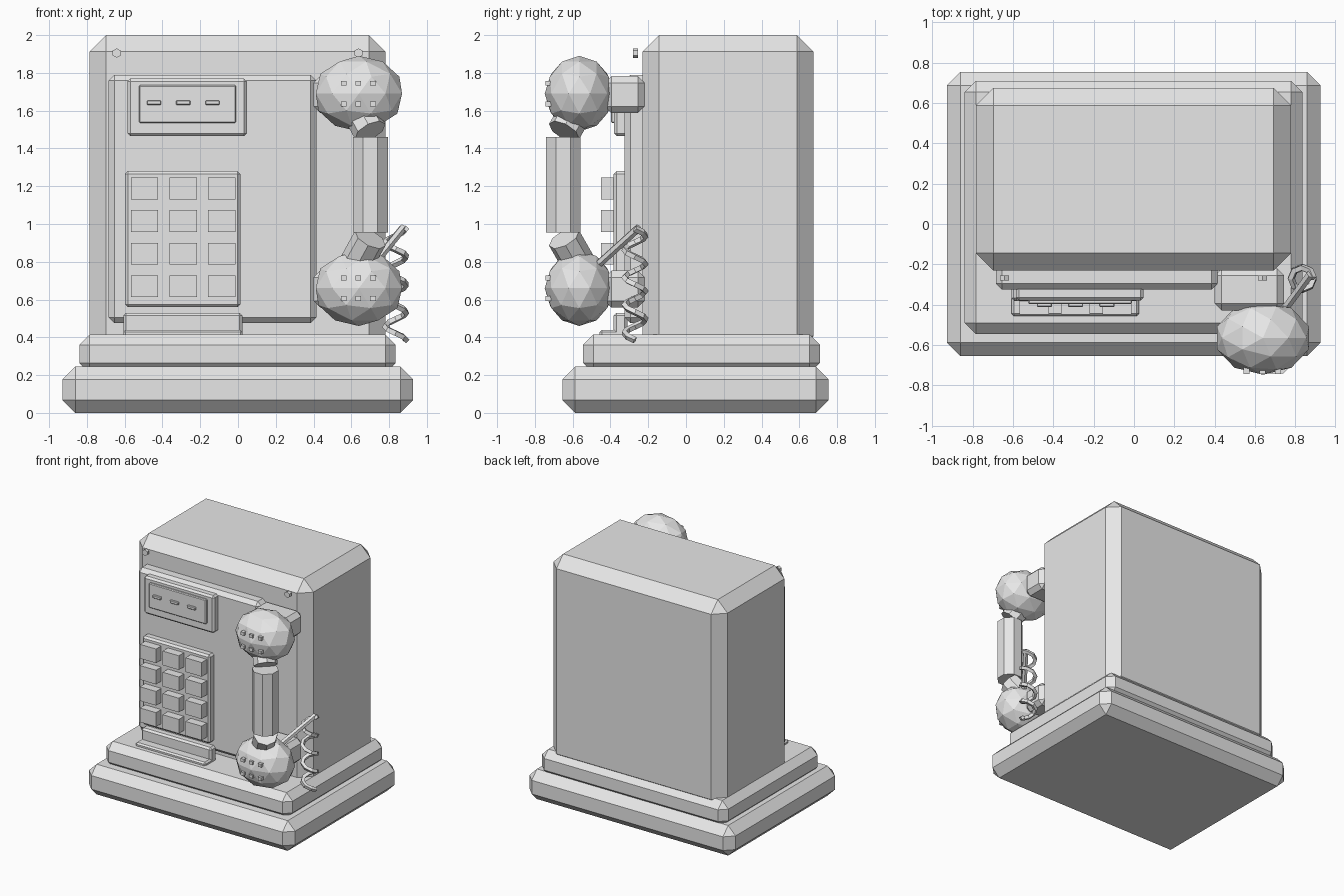
import bpy, bmesh, math
from mathutils import Vector

cube = bpy.data.objects.get("Cube")
if cube:
    bpy.data.objects.remove(cube, do_unlink=True)

grey = bpy.data.materials.new("plain grey")
grey.use_nodes = True
grey.diffuse_color = (0.8, 0.8, 0.8, 1)
for node in grey.node_tree.nodes:
    if node.type == 'BSDF_PRINCIPLED':
        node.inputs["Base Color"].default_value = grey.diffuse_color


def add(name, mesh):
    mesh.materials.clear()
    mesh.materials.append(grey)
    ob = bpy.data.objects.new(name, mesh)
    bpy.context.scene.collection.objects.link(ob)
    return ob


def finish(name, bm):
    mesh = bpy.data.meshes.new(name)
    bm.to_mesh(mesh)
    bm.free()
    return add(name, mesh)


def box(name, x, y, z, bevel=0):
    """Box from (min, max) ranges with single chamfered edges."""
    bm = bmesh.new()
    bmesh.ops.create_cube(bm, size=1)
    for v in bm.verts:
        for i, (lo, hi) in enumerate((x, y, z)):
            v.co[i] = hi if v.co[i] > 0 else lo
    if bevel:
        bmesh.ops.bevel(bm, geom=bm.edges[:], offset=bevel, segments=1,
                        affect='EDGES', profile=0.5)
    return finish(name, bm)


def around(c, size):
    return (c - size / 2, c + size / 2)


def rod(name, a, b, radius, sides):
    """Faceted cylinder between two points."""
    a, b = Vector(a), Vector(b)
    bm = bmesh.new()
    bmesh.ops.create_cone(bm, cap_ends=True, segments=sides, radius1=radius,
                          radius2=radius, depth=(b - a).length)
    ob = finish(name, bm)
    ob.location = (a + b) / 2
    ob.rotation_euler = (b - a).to_track_quat('Z', 'Y').to_euler()
    return ob


# Stepped base and main body
box("base_lower", (-0.928, 0.926), (-0.655, 0.755), (0, 0.245), 0.067)
box("base_upper", (-0.84, 0.835), (-0.545, 0.71), (0.21, 0.415), 0.055)
box("body", (-0.785, 0.78), (-0.23, 0.675), (0.32, 2.0), 0.087)

# Front panel with display
box("front_panel", (-0.685, 0.415), (-0.325, -0.2), (0.475, 1.79), 0.03)
box("display_housing", (-0.585, 0.047), (-0.38, -0.31), (1.465, 1.77), 0.015)
box("display_screen", (-0.525, -0.01), (-0.398, -0.36), (1.535, 1.735), 0.006)
for i in range(3):
    box("display_slot", around(-0.445 + 0.155 * i, 0.075), (-0.412, -0.38),
        around(1.642, 0.024), 0.004)

# Keypad
box("keypad_plate", (-0.598, 0.012), (-0.383, -0.31), (0.56, 1.28), 0.015)
for row in range(4):
    for col in range(3):
        box("key", around(-0.495 + 0.205 * col, 0.145), (-0.45, -0.37),
            around(1.188 - 0.1725 * row, 0.115))

# Coin tray with raised back and front lip
box("tray_back", (-0.607, 0.024), (-0.383, -0.31), (0.37, 0.53), 0.015)
box("tray_lip", (-0.607, 0.024), (-0.457, -0.35), (0.36, 0.44), 0.012)

# Corner screws
for x in (-0.642, 0.638):
    rod("corner_screw", (x, -0.28, 1.905), (x, -0.255, 1.905), 0.025, 6)

# Cradles, ear and mouth pieces with sound holes
for part, z in (("ear", 1.69), ("mouth", 0.66)):
    box(part + "_cradle", (0.4, 0.745), (-0.43, -0.22), around(z - 0.005, 0.195), 0.035)
    bm = bmesh.new()
    bmesh.ops.create_icosphere(bm, subdivisions=2, radius=1)
    bmesh.ops.scale(bm, vec=(0.24, 0.183, 0.2), verts=bm.verts)
    piece = finish(part + "_piece", bm)
    piece.location = (0.64, -0.565, z)
    for dx in (-0.078, 0, 0.078):
        for dz in (-0.055, 0.055):
            box(part + "_hole", around(0.637 + dx, 0.03), (-0.745, -0.7),
                around(z + dz, 0.026))

# Handle and angled necks
handle = rod("handle", (0.701, -0.65, 0.955), (0.701, -0.65, 1.46), 0.1, 8)
handle.rotation_euler.z = math.pi / 8
rod("upper_neck", (0.7, -0.645, 1.49), (0.585, -0.525, 1.7), 0.09, 8)
rod("lower_neck", (0.7, -0.645, 0.925), (0.585, -0.525, 0.715), 0.09, 8)

# Coiled cord and the straight lead to the mouthpiece
rod("cord_lead", (0.72, -0.46, 0.79), (0.875, -0.25, 0.98), 0.022, 6)
curve = bpy.data.curves.new("cord_path", 'CURVE')
curve.dimensions = '3D'
curve.bevel_depth = 0.018
curve.bevel_resolution = 0
curve.use_fill_caps = True
turns, steps = 4, 8
spline = curve.splines.new('POLY')
spline.points.add(turns * steps)
for i, p in enumerate(spline.points):
    a = math.tau * i / steps
    p.co = (0.835 + 0.055 * math.cos(a), -0.27 + 0.055 * math.sin(a),
            0.975 - 0.59 * i / (turns * steps), 1)
path = bpy.data.objects.new("cord_path", curve)
bpy.context.scene.collection.objects.link(path)
bpy.context.view_layer.update()
deps = bpy.context.evaluated_depsgraph_get()
mesh = bpy.data.meshes.new_from_object(path.evaluated_get(deps))
bpy.data.objects.remove(path, do_unlink=True)
cord = add("coiled_cord", mesh)
for poly in mesh.polygons:
    poly.use_smooth = False
